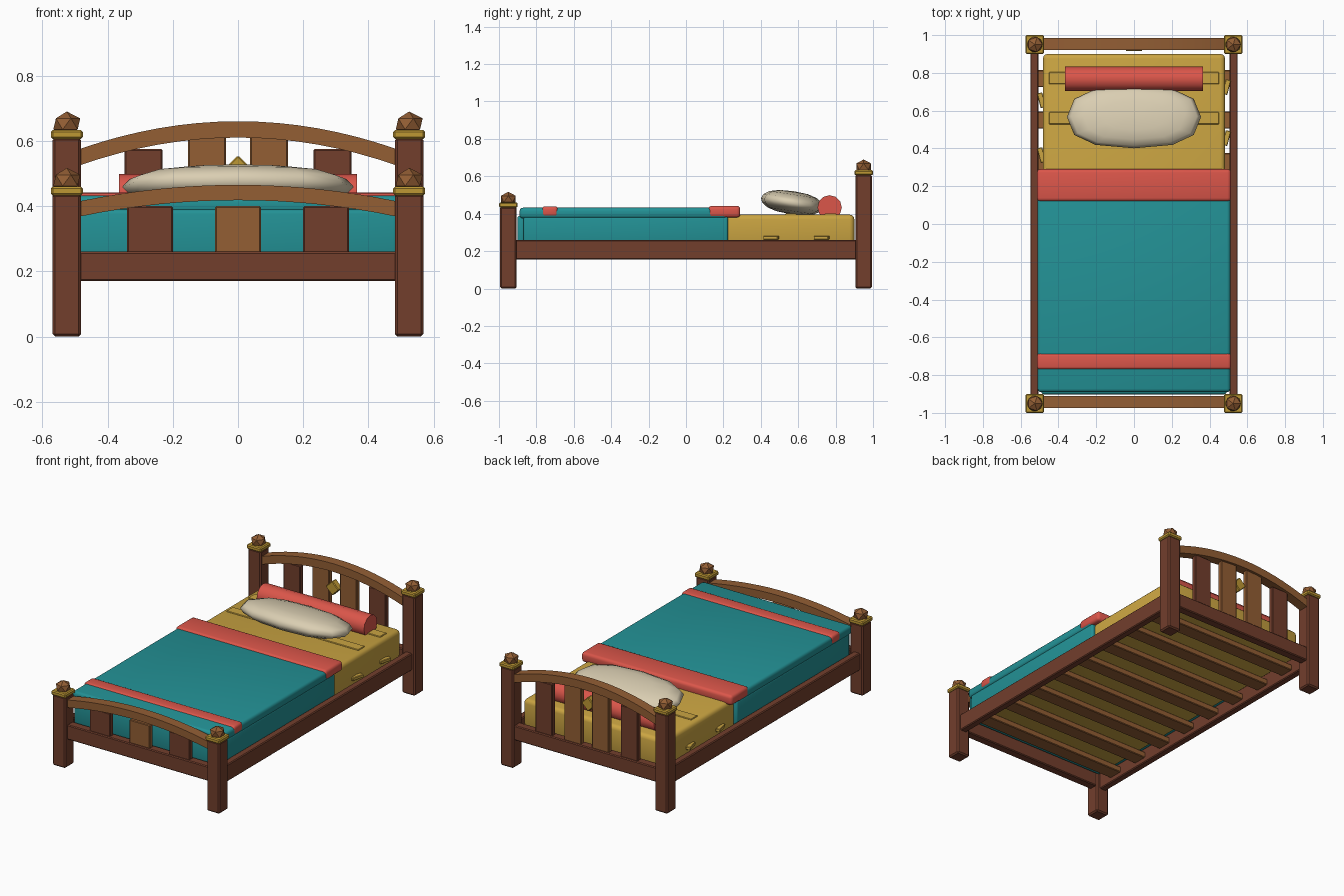
import bpy, bmesh, math
from mathutils import Matrix, Vector

default = bpy.data.objects.get("Cube")
if default:
    bpy.data.objects.remove(default, do_unlink=True)


def material(name, rgb):
    """Flat material from 0-255 display values, stored as linear."""
    col = [((c / 255 + 0.055) / 1.055) ** 2.4 for c in rgb] + [1]
    m = bpy.data.materials.new(name)
    m.use_nodes = True
    m.diffuse_color = col
    m.node_tree.nodes["Principled BSDF"].inputs["Base Color"].default_value = col
    return m


DARK = material("dark wood", (114, 62, 44))
LIGHT = material("light wood", (147, 94, 52))
BRASS = material("brass", (190, 152, 52))
STRAW = material("mattress yellow", (203, 165, 66))
TEAL = material("teal cloth", (35, 146, 150))
RED = material("red cloth", (219, 86, 74))
CREAM = material("cream linen", (218, 206, 178))


def finish(name, bm, mat, smooth=False):
    bmesh.ops.recalc_face_normals(bm, faces=bm.faces)
    mesh = bpy.data.meshes.new(name)
    bm.to_mesh(mesh)
    bm.free()
    mesh.materials.append(mat)
    ob = bpy.data.objects.new(name, mesh)
    bpy.context.collection.objects.link(ob)
    if smooth:
        bpy.ops.object.select_all(action='DESELECT')
        ob.select_set(True)
        bpy.context.view_layer.objects.active = ob
        bpy.ops.object.shade_smooth_by_angle(angle=math.radians(50))
    return ob


def box(name, xs, ys, zs, mat, bevel=0.005, segments=1, turn=0):
    """Bevelled box from (min, max) ranges, optionally turned about z."""
    lo, hi = Vector((xs[0], ys[0], zs[0])), Vector((xs[1], ys[1], zs[1]))
    bm = bmesh.new()
    bmesh.ops.create_cube(bm, size=1, matrix=Matrix.Diagonal((*(hi - lo), 1)))
    bmesh.ops.bevel(bm, geom=bm.edges[:], offset=bevel, segments=segments,
                    profile=0.5, affect='EDGES')
    bm.transform(Matrix.Translation((lo + hi) / 2) @ Matrix.Rotation(turn, 4, 'Z'))
    return finish(name, bm, mat, smooth=segments > 1)


def around(c, half):
    return (c - half, c + half)


def arch(name, y, z_end, rise, thick, half=0.485, depth=0.031, steps=16):
    """Curved top rail: a bowed strip extruded front to back."""
    bm = bmesh.new()
    xs = [half * (2 * i / steps - 1) for i in range(steps + 1)]
    rows = []
    for x in xs:
        z = z_end + rise * (1 - (x / half) ** 2)
        rows.append([bm.verts.new((x, y + dy, z + dz)) for dy, dz in
                     ((-depth, 0), (depth, 0), (depth, thick), (-depth, thick))])
    for a, b in zip(rows, rows[1:]):
        for k in range(4):
            n = (k + 1) % 4
            bm.faces.new((a[k], a[n], b[n], b[k]))
    bm.faces.new(rows[0])
    bm.faces.new(rows[-1])
    return finish(name, bm, LIGHT, smooth=True)


# Corner posts with brass collars and faceted finials
for end, y, top in (("head", 0.95, 0.61), ("foot", -0.95, 0.437)):
    for side, x in (("left", 0.525), ("right", -0.525)):
        tag = f"{end}_{side}"
        box(f"post_{tag}", around(x, 0.044), around(y, 0.044), (0, top), DARK, 0.008)
        box(f"collar_{tag}", around(x, 0.049), around(y, 0.05),
            (top - 0.004, top + 0.023), BRASS, 0.006)
        bm = bmesh.new()
        bmesh.ops.create_icosphere(bm, subdivisions=1, radius=1)
        bm.transform(Matrix.Translation((x, y, top + 0.042))
                     @ Matrix.Diagonal((0.046, 0.046, 0.038, 1)))
        finish(f"finial_{tag}", bm, LIGHT)

# Rails between the posts
for side, x in (("left", 0.527), ("right", -0.527)):
    box(f"side_rail_{side}", around(x, 0.022), (-0.92, 0.92), (0.155, 0.26), DARK)
for end, y in (("head", 0.953), ("foot", -0.942)):
    box(f"{end}_rail", (-0.49, 0.49), around(y, 0.027), (0.17, 0.26), DARK)

# Arched boards and upright slats
arch("head_arch", 0.953, 0.525, 0.085, 0.05)
arch("foot_arch", -0.942, 0.368, 0.05, 0.047)
for i, (x, top, mat) in enumerate(((-0.29, 0.575, DARK), (-0.095, 0.615, LIGHT),
                                   (0.095, 0.615, LIGHT), (0.29, 0.575, DARK))):
    box(f"head_slat_{i + 1}", around(x, 0.058), around(0.953, 0.016), (0.25, top), mat, 0.004)
for i, (x, mat) in enumerate(((-0.27, DARK), (0, LIGHT), (0.27, DARK))):
    box(f"foot_slat_{i + 1}", around(x, 0.07), around(-0.942, 0.016), (0.25, 0.4), mat, 0.004)

# Brass diamond on the headboard
diamond = box("headboard_diamond", around(0, 0.032), around(0, 0.02), around(0, 0.032), BRASS, 0.004)
diamond.location = (0, 0.935, 0.51)
diamond.rotation_euler.y = math.radians(45)

# Boards under the mattress
for i in range(8):
    y = -0.77 + i * 0.22
    box(f"base_board_{i + 1}", (-0.515, 0.515), around(y, 0.045), (0.185, 0.222), LIGHT, 0.004)

# Mattress with two straps on top and small tabs along the sides
box("mattress", (-0.482, 0.482), (-0.87, 0.9), (0.22, 0.395), STRAW, 0.025, 3)
for i, y in enumerate((0.56, 0.772)):
    box(f"mattress_strap_{i + 1}", (-0.45, 0.45), around(y, 0.032), (0.385, 0.4), STRAW, 0.003)
for side, x, ys in (("left", 0.49, (0.455, 0.725)), ("right", -0.49, (0.365, 0.655))):
    for i, y in enumerate(ys):
        box(f"mattress_tab_{side}_{i + 1}", around(x, 0.014), around(y, 0.04),
            (0.262, 0.282), STRAW, 0.003, turn=math.copysign(0.25, -x))

# Blanket: hanging sides, hanging foot and top layer
for side, s in (("left", 1), ("right", -1)):
    box(f"blanket_side_{side}", sorted((s * 0.465, s * 0.505)), (-0.87, 0.225),
        (0.235, 0.385), TEAL, 0.012, 3)
box("blanket_foot", (-0.49, 0.49), (-0.902, -0.86), (0.235, 0.39), TEAL, 0.014, 3)
box("blanket_top", (-0.51, 0.51), (-0.89, 0.22), (0.375, 0.432), TEAL, 0.018, 3)

# Red fold and stripe
box("blanket_fold", (-0.513, 0.513), (0.12, 0.29), (0.38, 0.442), RED, 0.018, 3)
box("blanket_stripe", (-0.513, 0.513), (-0.77, -0.685), (0.384, 0.439), RED, 0.015, 3)

# Bolster
bm = bmesh.new()
bmesh.ops.create_cone(bm, cap_ends=True, segments=12, radius1=0.065, radius2=0.065, depth=0.73)
bm.transform(Matrix.Translation((0, 0.768, 0.434)) @ Matrix.Rotation(math.pi / 2, 4, 'Y'))
finish("bolster", bm, RED, smooth=True)

# Pillow: a squashed ball with fuller corners, tilted towards the bolster
bm = bmesh.new()
bmesh.ops.create_uvsphere(bm, u_segments=12, v_segments=8, radius=1)
for v in bm.verts:
    v.co.x, v.co.y = [math.copysign(abs(c) ** 0.8, c) for c in v.co.xy]
bm.transform(Matrix.Translation((0, 0.567, 0.459)) @ Matrix.Rotation(-0.15, 4, 'X')
             @ Matrix.Diagonal((0.355, 0.168, 0.062, 1)))
pillow = finish("pillow", bm, CREAM)
for p in pillow.data.polygons:
    p.use_smooth = True
